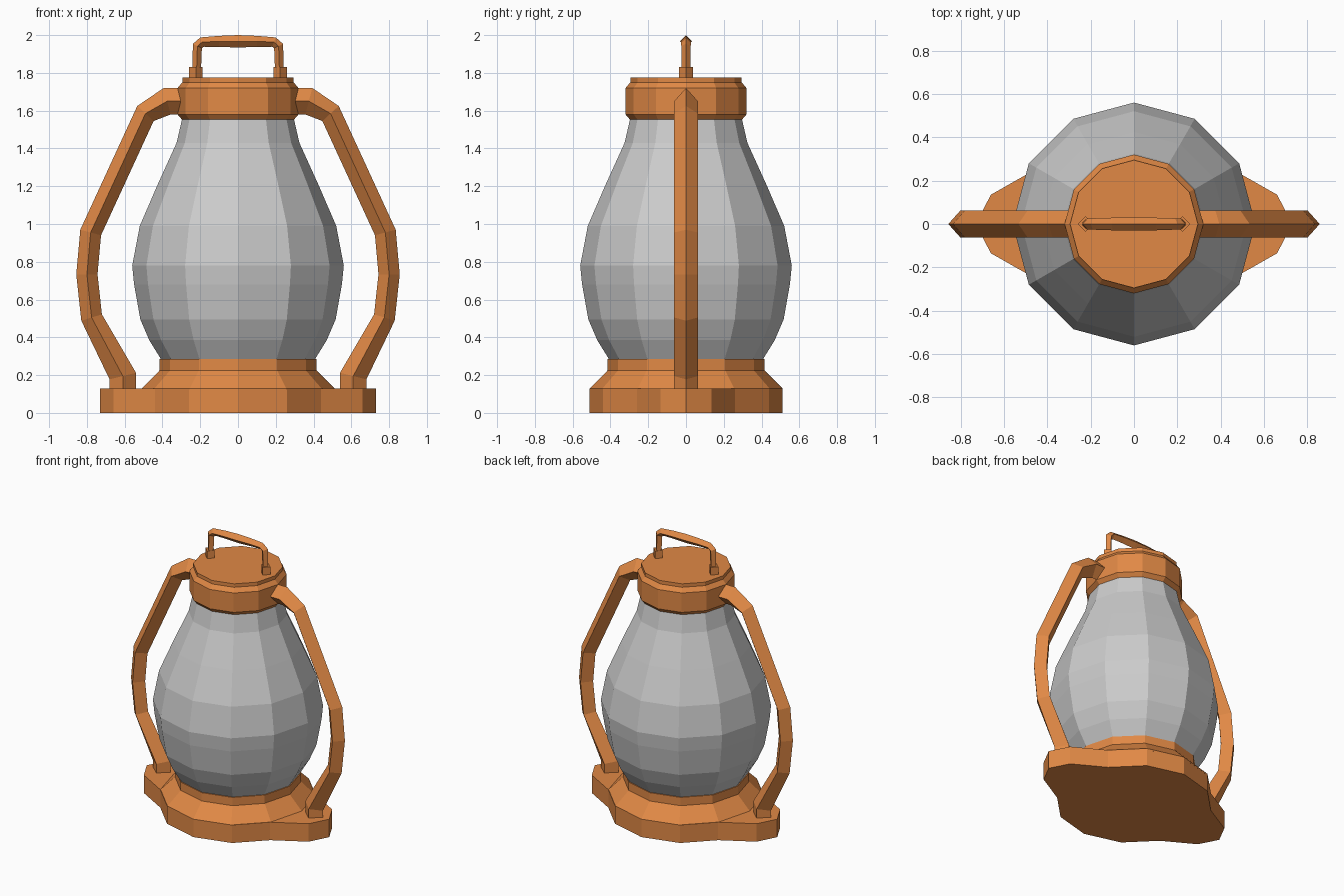
import bpy, bmesh, math
from mathutils import Vector

if "Cube" in bpy.data.objects:
    bpy.data.objects.remove(bpy.data.objects["Cube"])

orange = bpy.data.materials.new("orange_metal")
orange.diffuse_color = (0.75, 0.25, 0.06, 1)
orange.use_nodes = True
orange.node_tree.nodes["Principled BSDF"].inputs["Base Color"].default_value = orange.diffuse_color


def finish(name, bm, mat=None):
    bmesh.ops.recalc_face_normals(bm, faces=bm.faces)
    mesh = bpy.data.meshes.new(name)
    bm.to_mesh(mesh)
    bm.free()
    obj = bpy.data.objects.new(name, mesh)
    bpy.context.collection.objects.link(obj)
    if mat:
        mesh.materials.append(mat)
    return obj


def loft(name, rings, mat=None):
    """Skin equal-length closed rings and cap both ends."""
    bm = bmesh.new()
    rows = [[bm.verts.new(p) for p in ring] for ring in rings]
    n = len(rows[0])
    for a, b in zip(rows, rows[1:]):
        for i in range(n):
            j = (i + 1) % n
            bm.faces.new((a[i], a[j], b[j], b[i]))
    bm.faces.new(rows[0][::-1])
    bm.faces.new(rows[-1])
    return finish(name, bm, mat)


def lathe(name, profile, mat=None, sides=12, cx=0):
    """Turn (radius, z) points around a vertical axis."""
    angles = [2 * math.pi * i / sides for i in range(sides)]
    return loft(name, [[(cx + r * math.cos(a), r * math.sin(a), z) for a in angles]
                       for r, z in profile], mat)


def sweep(name, path, mat):
    """Diamond bar along (x, z, half_thickness, half_depth) points, mitred."""
    pts = [Vector((x, z)) for x, z, _, _ in path]
    rings = []
    for i, (x, z, t, d) in enumerate(path):
        before = (pts[i] - pts[max(i - 1, 0)]).normalized()
        after = (pts[min(i + 1, len(pts) - 1)] - pts[i]).normalized()
        tangent = (before + after).normalized()
        n = Vector((-tangent.y, tangent.x))
        n *= t / max(tangent.dot(after if after.length else before), 0.5)
        rings.append([(x + n.x, 0, z + n.y), (x, d, z),
                      (x - n.x, 0, z - n.y), (x, -d, z)])
    return loft(name, rings, mat)


# Base plate with a pointed lug on each side
quarter = [(0.73, 0), (0.66, 0.135), (0.44, 0.26), (0.26, 0.44), (0, 0.51)]
half = quarter + [(-x, y) for x, y in quarter[-2::-1]]
outline = half + [(x, -y) for x, y in half[-2:0:-1]]
loft("base_plate", [[(x, y, z) for x, y in outline] for z in (0, 0.13)], orange)

# Sloped collar that holds the glass
lathe("base_collar", [(0.51, 0.12), (0.51, 0.13), (0.415, 0.225), (0.415, 0.285)], orange)

# Glass globe
lathe("glass_globe", [(0.405, 0.28), (0.47, 0.385), (0.517, 0.495), (0.55, 0.68),
                      (0.56, 0.78), (0.52, 0.99), (0.425, 1.21), (0.325, 1.43),
                      (0.295, 1.56)])

# Cap
lathe("cap", [(0.29, 1.545), (0.32, 1.58), (0.32, 1.72), (0.295, 1.75),
              (0.295, 1.775)], orange)

# Side arms and handle sockets, mirrored left and right
arm = [(0.28, 1.65), (0.375, 1.65), (0.49, 1.585), (0.78, 0.955), (0.80, 0.733),
       (0.775, 0.505), (0.61, 0.195), (0.61, 0.12)]
for side, s in (("left", -1), ("right", 1)):
    path = [(s * x, z, 0.07 if i in (0, 1, 6, 7) else 0.056, 0.063)
            for i, (x, z) in enumerate(arm)]
    sweep(side + "_arm", path, orange)
    lathe(side + "_handle_socket", [(0.036, 1.77), (0.036, 1.83)], orange, 4, s * 0.223)

# Carry handle on top
right_half = [(0.1, 1.967, 0.029, 0.029), (0.19, 1.963, 0.025, 0.026),
              (0.215, 1.942, 0.024, 0.025), (0.22, 1.79, 0.023, 0.024)]
left_half = [(-x, z, t, d) for x, z, t, d in reversed(right_half)]
sweep("carry_handle", left_half + [(0, 1.967, 0.033, 0.031)] + right_half, orange)
